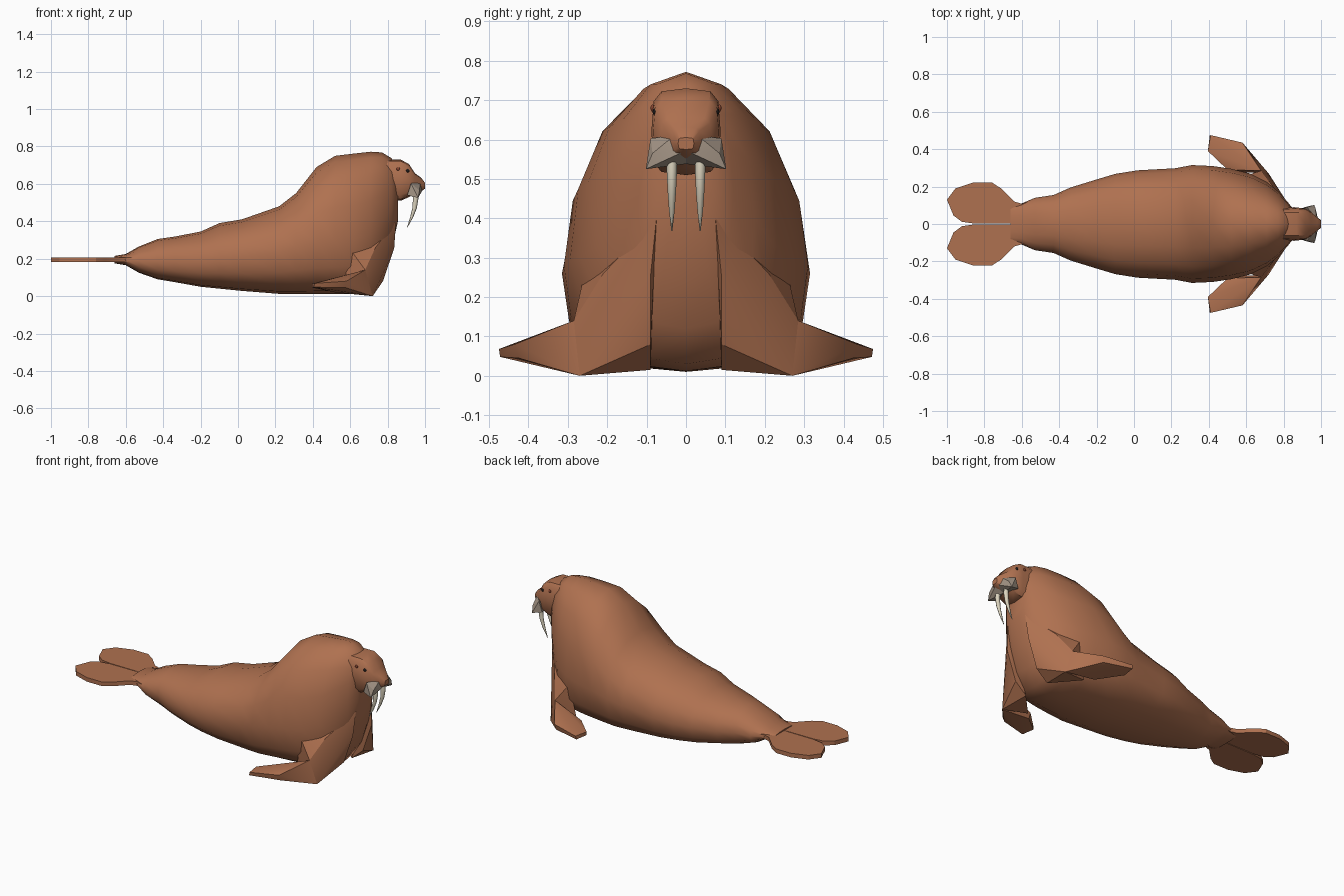
import bpy, bmesh
from math import cos, sin, pi, radians, copysign
from mathutils import Vector


def material(name, rgb):
    m = bpy.data.materials.new(name)
    m.diffuse_color = (*rgb, 1)
    return m


BROWN = material("hide", (0.43, 0.165, 0.08))
GREY = material("whiskers", (0.36, 0.29, 0.23))
IVORY = material("ivory", (0.72, 0.66, 0.52))
BLACK = material("black", (0.012, 0.01, 0.01))
RED = material("ear", (0.25, 0.06, 0.03))


def finish(name, bm, mat, angle=35):
    bmesh.ops.recalc_face_normals(bm, faces=bm.faces)
    me = bpy.data.meshes.new(name)
    bm.to_mesh(me)
    bm.free()
    ob = bpy.data.objects.new(name, me)
    bpy.context.collection.objects.link(ob)
    me.materials.append(mat)
    bpy.ops.object.select_all(action='DESELECT')
    ob.select_set(True)
    bpy.context.view_layer.objects.active = ob
    if angle:
        bpy.ops.object.shade_smooth_by_angle(angle=radians(angle))
    return ob


def skin(bm, rings):
    rows = [[bm.verts.new(p) for p in r] for r in rings]
    n = len(rows[0])
    for a, b in zip(rows, rows[1:]):
        for i in range(n):
            j = (i + 1) % n
            bm.faces.new((a[i], a[j], b[j], b[i]))
    bm.faces.new(rows[0])
    bm.faces.new(rows[-1])


def section(x, top, bottom, w, mid, n, up, low):
    # rounded cross-section, widest at height mid
    ring = []
    for i in range(n):
        t = 2 * pi * i / n
        c, s = cos(t), sin(t)
        p = up if s >= 0 else low
        h = top - mid if s >= 0 else mid - bottom
        ring.append((x, copysign(abs(c) ** p, c) * w, mid + copysign(abs(s) ** p, s) * h))
    return ring


def hulls(name, groups, mat, side, angle=35):
    # each group of points becomes one convex chunk
    bm = bmesh.new()
    for pts in groups:
        vs = [bm.verts.new((x, y * side, z)) for x, y, z in pts]
        res = bmesh.ops.convex_hull(bm, input=vs)
        junk = [v for v in res["geom_interior"] if isinstance(v, bmesh.types.BMVert)]
        bmesh.ops.delete(bm, geom=junk, context='VERTS')
    finish(name, bm, mat, angle)


def ball(name, centre, radii, mat):
    bm = bmesh.new()
    bmesh.ops.create_uvsphere(bm, u_segments=12, v_segments=8, radius=1)
    for v in bm.verts:
        v.co = Vector(centre) + Vector([a * b for a, b in zip(v.co, radii)])
    finish(name, bm, mat, 60)


# Body: x, top, bottom, half width, height of widest line
BODY = [(-0.66, 0.215, 0.175, 0.10, 0.195), (-0.60, 0.225, 0.165, 0.11, 0.195),
        (-0.53, 0.265, 0.125, 0.14, 0.19), (-0.43, 0.305, 0.09, 0.155, 0.19),
        (-0.34, 0.318, 0.075, 0.195, 0.19), (-0.2, 0.345, 0.05, 0.238, 0.19),
        (-0.1, 0.39, 0.04, 0.268, 0.20), (0.02, 0.41, 0.028, 0.287, 0.21),
        (0.22, 0.48, 0.012, 0.298, 0.235), (0.31, 0.55, 0.01, 0.315, 0.26),
        (0.42, 0.69, 0.012, 0.31, 0.28), (0.52, 0.75, 0.012, 0.295, 0.29),
        (0.62, 0.762, 0.012, 0.27, 0.30), (0.71, 0.772, 0.03, 0.225, 0.33),
        (0.77, 0.768, 0.12, 0.175, 0.40), (0.82, 0.738, 0.24, 0.12, 0.47),
        (0.855, 0.69, 0.40, 0.075, 0.52)]
bm = bmesh.new()
skin(bm, [section(*s, 16, 0.95, 0.75) for s in BODY])
finish("body", bm, BROWN, 45)

# Head and snout
HEAD = [(0.77, 0.73, 0.52, 0.085), (0.87, 0.73, 0.51, 0.088), (0.915, 0.705, 0.53, 0.084),
        (0.945, 0.658, 0.545, 0.066), (0.98, 0.632, 0.56, 0.036), (1.0, 0.605, 0.575, 0.02)]
bm = bmesh.new()
skin(bm, [section(x, t, b, w, (t + b) / 2, 12, 0.5, 0.5) for x, t, b, w in HEAD])
finish("head", bm, BROWN)

# Hind flipper outline, from the root around the outer edge to the notch
HIND = [(-0.5, 0), (-0.53, 0.13), (-0.60, 0.108), (-0.64, 0.12), (-0.71, 0.19), (-0.76, 0.222),
        (-0.86, 0.222), (-0.955, 0.19), (-1.0, 0.13), (-0.965, 0.045), (-0.92, 0.012), (-0.86, 0.003)]

for side, label in ((1, "left"), (-1, "right")):
    bm = bmesh.new()
    skin(bm, [[(x, y * side, z) for x, y in HIND] for z in (0.182, 0.207)])
    finish("hind_flipper_" + label, bm, BROWN, 30)

    # Front flipper: shoulder chunk and swept-back blade
    shoulder = [(0.835, 0.09, 0.255), (0.775, 0.09, 0.08), (0.72, 0.27, 0.0), (0.68, 0.285, 0.14),
                (0.735, 0.21, 0.26), (0.845, 0.075, 0.40), (0.60, 0.26, 0.25), (0.56, 0.24, 0.02),
                (0.70, 0.09, 0.015)]
    blade = [(0.72, 0.27, 0.0), (0.68, 0.285, 0.14), (0.58, 0.435, 0.08), (0.575, 0.425, 0.045),
             (0.41, 0.475, 0.068), (0.405, 0.472, 0.048), (0.395, 0.39, 0.066), (0.395, 0.39, 0.046),
             (0.50, 0.29, 0.07), (0.52, 0.28, 0.02)]
    hulls("front_flipper_" + label, (shoulder, blade), BROWN, side, 30)

    # Whisker pad
    pad = [(0.99, 0.0, 0.572), (0.975, 0.03, 0.61), (0.925, 0.09, 0.603), (0.963, 0.102, 0.525),
           (0.94, 0.0, 0.538), (0.905, 0.088, 0.54), (0.92, 0.0, 0.56), (0.97, 0.085, 0.565)]
    hulls("whisker_pad_" + label, (pad,), GREY, side, 20)

    # Curved tusk
    TUSK = [(0.945, 0.56, 0.015), (0.950, 0.52, 0.0145), (0.944, 0.47, 0.012),
            (0.928, 0.42, 0.008), (0.905, 0.368, 0.0015)]
    bm = bmesh.new()
    skin(bm, [[(x + r * cos(k * pi / 4), side * 0.036 + r * 0.9 * sin(k * pi / 4), z)
               for k in range(8)] for x, z, r in TUSK])
    finish("tusk_" + label, bm, IVORY, 50)

    # Eye, nostril and ear spot
    ball("eye_" + label, (0.907, side * 0.074, 0.67), (0.011, 0.011, 0.011), BLACK)
    ball("nostril_" + label, (0.994, side * 0.013, 0.597), (0.006, 0.008, 0.012), BLACK)
    ball("ear_" + label, (0.856, side * 0.085, 0.68), (0.009, 0.005, 0.009), RED)
